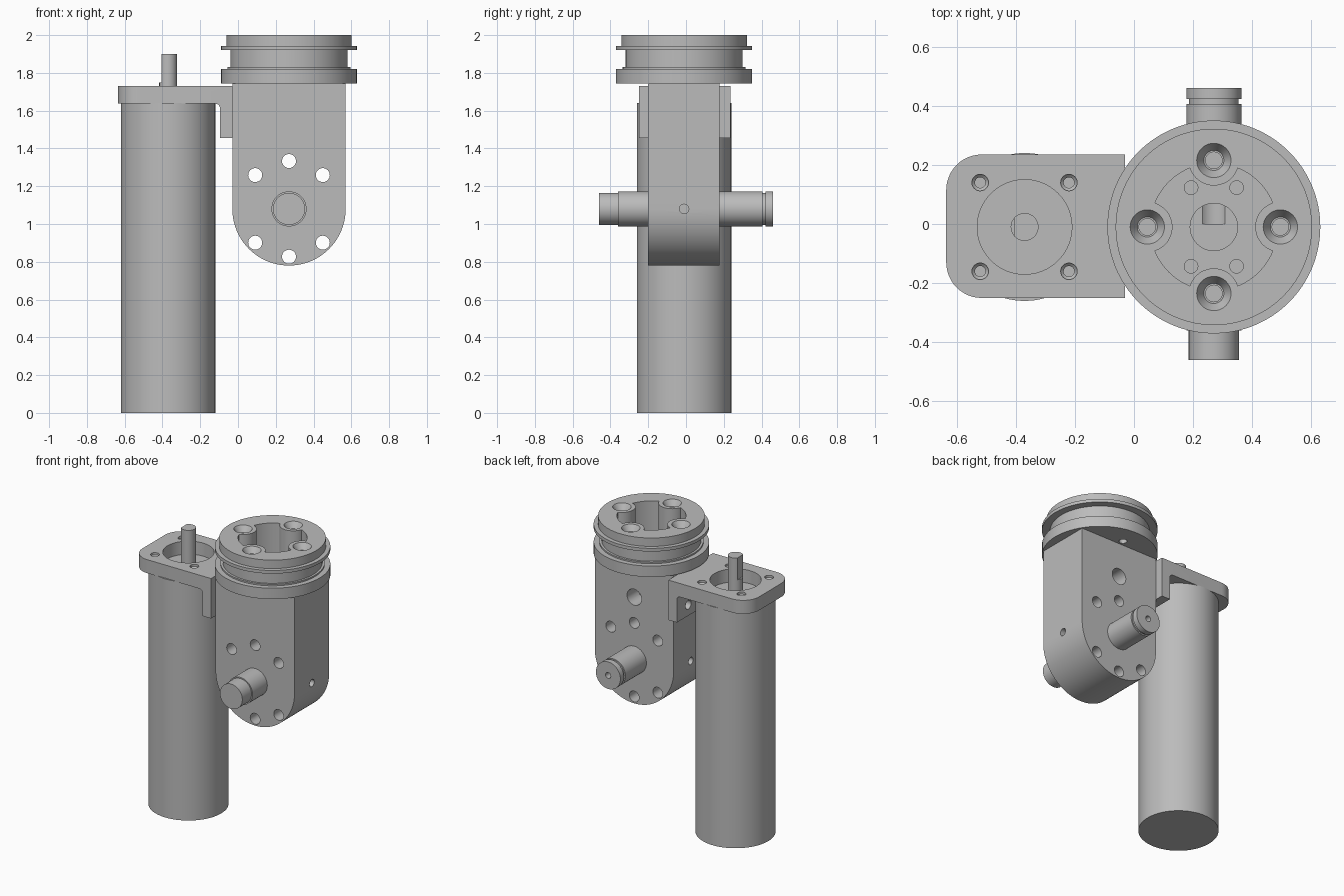
import bpy, bmesh, math
from mathutils import Matrix, Vector

if "Cube" in bpy.data.objects:
    bpy.data.objects.remove(bpy.data.objects["Cube"])

# One bare-metal colour for everything
grey = bpy.data.materials.new("metal_grey")
grey.use_nodes = True
COLOUR = (0.5, 0.5, 0.5, 1)
grey.diffuse_color = COLOUR
grey.node_tree.nodes["Principled BSDF"].inputs["Base Color"].default_value = COLOUR

AXES = {"z": Matrix(), "x": Matrix.Rotation(math.pi / 2, 4, "Y"),
        "y": Matrix.Rotation(-math.pi / 2, 4, "X")}
CY = -0.01            # depth of the main axes
HX, PZ = 0.27, 1.08   # head axis and pivot height
MX = -0.37            # motor axis


def finish(name, bm):
    bmesh.ops.recalc_face_normals(bm, faces=bm.faces)
    mesh = bpy.data.meshes.new(name)
    bm.to_mesh(mesh)
    bm.free()
    mesh.materials.append(grey)
    ob = bpy.data.objects.new(name, mesh)
    bpy.context.collection.objects.link(ob)
    return ob


def lathe(name, profile, centre, axis="z", sides=64):
    """Solid turned from (radius, distance) pairs along an axis."""
    bm = bmesh.new()
    rings = []
    for r, d in profile:
        turn = [2 * math.pi * i / sides for i in range(sides)]
        rings.append([bm.verts.new((r * math.cos(a), r * math.sin(a), d)) for a in turn])
    for lo, hi in zip(rings, rings[1:]):
        for i in range(sides):
            j = (i + 1) % sides
            bm.faces.new((lo[i], lo[j], hi[j], hi[i]))
    bm.faces.new(rings[0][::-1])
    bm.faces.new(rings[-1])
    bm.transform(Matrix.Translation(centre) @ AXES[axis])
    return finish(name, bm)


def rod(r, start, end, centre, axis="z", sides=32):
    return lathe("cutter", [(r, start), (r, end)], centre, axis, sides)


def prism(name, outline, vector):
    """Outline of 3D points pushed along a vector."""
    bm = bmesh.new()
    face = bm.faces.new([bm.verts.new(p) for p in outline])
    top = bmesh.ops.extrude_face_region(bm, geom=[face])["geom"]
    bmesh.ops.translate(bm, vec=vector, verts=[v for v in top if isinstance(v, bmesh.types.BMVert)])
    return finish(name, bm)


def arc(cx, cy, r, start, end, steps=12):
    angles = [math.radians(start + (end - start) * i / steps) for i in range(steps + 1)]
    return [(cx + r * math.cos(a), cy + r * math.sin(a)) for a in angles]


def combine(ob, tool, operation="DIFFERENCE", keep=False):
    mod = ob.modifiers.new("cut", "BOOLEAN")
    mod.operation, mod.solver, mod.object = operation, "EXACT", tool
    bpy.context.view_layer.objects.active = ob
    bpy.ops.object.modifier_apply(modifier=mod.name)
    if not keep:
        bpy.data.objects.remove(tool)


# Motor can and its D-shaped shaft
motor = lathe("motor_can", [(0.25, 0), (0.25, 1.64)], (MX, CY, 0), sides=96)
shaft = lathe("motor_shaft", [(0.047, 1.62), (0.047, 1.9)], (MX, CY, 0), sides=40)
flat = [(MX - 0.1, -0.1, 1.75), (MX - 0.035, -0.1, 1.75),
        (MX - 0.035, -0.1, 2), (MX - 0.1, -0.1, 2)]
combine(shaft, prism("cutter", flat, (0, 0.2, 0)))

# Motor bracket: rounded plate plus a leg against the body
FRONT, BACK, LEFT, JOINT = -0.25, 0.235, -0.635, -0.03
R = 0.12
plan = [(JOINT, FRONT), (JOINT, BACK)]
plan += arc(LEFT + R, BACK - R, R, 90, 180) + arc(LEFT + R, FRONT + R, R, 180, 270)
bracket = prism("motor_bracket", [(x, y, 1.637) for x, y in plan], (0, 0, 0.093))
side = [(JOINT, 1.7), (JOINT, 1.455), (-0.095, 1.455)]
side += arc(-0.12, 1.612, 0.025, 0, 90, 6) + [(-0.12, 1.7)]
leg = prism("cutter", [(x, FRONT, z) for x, z in side], (0, BACK - FRONT, 0))
combine(bracket, leg, "UNION")
combine(bracket, rod(0.16, 1.5, 1.8, (MX, CY, 0), sides=64))
for sx in (-1, 1):
    for sy in (-1, 1):
        hole = [(0.018, 1.6), (0.018, 1.705), (0.028, 1.715), (0.028, 1.75)]
        combine(bracket, lathe("cutter", hole, (MX + sx * 0.15, CY + sy * 0.15, 0), sides=24))
for sy in (-1, 1):
    combine(bracket, rod(0.03, -0.2, -0.04, (0, CY + sy * 0.12, 1.53), "x", 24))

# Pivot body: straight sides and a round lower end
outline = [(HX + 0.3, 1.745), (HX - 0.3, 1.745)] + arc(HX, PZ, 0.3, 180, 360, 48)
body = prism("pivot_body", [(x, -0.2, z) for x, z in outline], (0, 0.377, 0))
for i in range(6):
    a = math.radians((45, 90, 135, 225, 270, 315)[i])
    spot = (HX + 0.253 * math.cos(a), 0, PZ + 0.253 * math.sin(a))
    combine(body, rod(0.037, -0.4, 0.4, spot, "y"))
combine(body, rod(0.055, 0, 0.4, (HX, 0, 1.51), "y"))
for sx in (-1, 1):
    combine(body, rod(0.025, -0.08, 0.08, (HX + sx * 0.3, CY, PZ), "x", 24))

# Pivot pin: stepped front end, grooved back end with a centre hole
pin_profile = [(0.085, -0.46), (0.085, -0.36), (0.093, -0.36), (0.093, 0.405),
               (0.084, 0.405), (0.084, 0.422), (0.093, 0.422), (0.093, 0.46)]
pin = lathe("pivot_pin", pin_profile, (HX, 0, PZ), "y", 48)
combine(pin, rod(0.02, 0.4, 0.5, (HX, 0, PZ), "y", 24))

# Turned head with flange, groove and rim
head_profile = [(0.36, 1.745), (0.36, 1.82), (0.325, 1.82), (0.325, 1.83), (0.31, 1.83),
                (0.31, 1.92), (0.36, 1.92), (0.36, 1.942), (0.332, 1.942), (0.332, 2)]
head = lathe("turned_head", head_profile, (HX, CY, 0), sides=128)

# Pocket in the head, leaving four screw bosses
pocket = rod(0.215, 1.765, 2.1, (HX, CY, 0), sides=96)
spots = [(HX + x, CY + y) for x, y in ((0.225, 0), (-0.225, 0), (0, 0.225), (0, -0.225))]
for x, y in spots:
    combine(pocket, rod(0.085, 1.7, 2.2, (x, y, 0), sides=48))
combine(head, pocket)
for x, y in spots:
    sink = [(0.028, 1.86), (0.028, 1.96), (0.034, 1.96), (0.058, 2), (0.058, 2.05)]
    combine(head, lathe("cutter", sink, (x, y, 0), sides=40))
    if abs(y - CY) > 0.1:
        combine(head, rod(0.025, 1.7, 1.8, (x, y, 0), sides=24))

# Central bore through head into body, with screw holes round it
bore = rod(0.08, 1.47, 2.1, (HX, CY, 0), sides=48)
combine(head, bore, keep=True)
combine(body, bore)
for sx in (-1, 1):
    for sy in (-1, 1):
        hole = rod(0.023, 1.68, 1.9, (HX + sx * 0.077, CY + sy * 0.133, 0), sides=24)
        combine(head, hole, keep=True)
        combine(body, hole)

# Smooth round surfaces, keep edges crisp
for ob in (motor, shaft, bracket, body, pin, head):
    bpy.ops.object.select_all(action="DESELECT")
    ob.select_set(True)
    bpy.context.view_layer.objects.active = ob
    bpy.ops.object.shade_smooth_by_angle(angle=math.radians(30))
